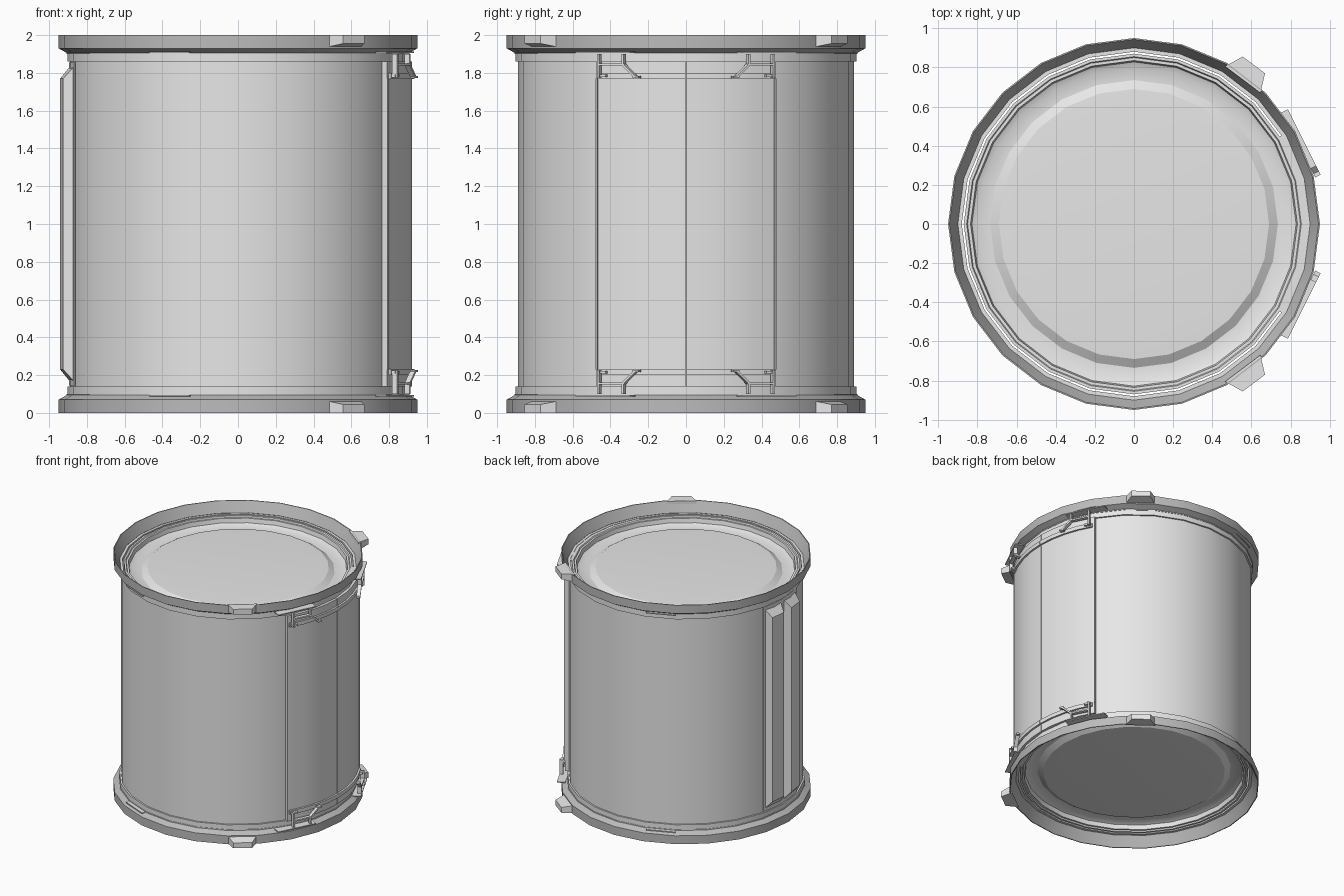
import bpy, bmesh
from math import cos, sin, radians
from mathutils import Vector

if "Cube" in bpy.data.objects:
    bpy.data.objects.remove(bpy.data.objects["Cube"])


def material(name, value):
    m = bpy.data.materials.new(name)
    m.use_nodes = True
    color = (value, value, value, 1)
    m.diffuse_color = color
    m.node_tree.nodes["Principled BSDF"].inputs["Base Color"].default_value = color
    return m


LIGHT = material("light grey", 0.8)
RIM = material("rim grey", 0.5)


def polar(r, deg, z):
    return Vector((r * cos(radians(deg)), r * sin(radians(deg)), z))


def finish(name, bm, mat, mirror=""):
    """Heights are measured from the mid plane, so the origin sits at z = 1."""
    bmesh.ops.recalc_face_normals(bm, faces=bm.faces)
    me = bpy.data.meshes.new(name)
    bm.to_mesh(me)
    bm.free()
    me.materials.append(mat)
    me.shade_smooth()
    me.set_sharp_from_angle(angle=radians(25))
    ob = bpy.data.objects.new(name, me)
    ob.location.z = 1
    bpy.context.collection.objects.link(ob)
    if mirror:
        mod = ob.modifiers.new("Mirror", "MIRROR")
        mod.use_axis = ["X" in mirror, "Y" in mirror, "Z" in mirror]
        mod.use_mirror_merge = False
    return ob


def lathe(name, profile, mat=LIGHT, start=0, end=360, steps=24, mirror=""):
    """Sweep a closed (radius, height) profile around the vertical axis."""
    bm = bmesh.new()
    full = end - start == 360
    rings = []
    for i in range(steps if full else steps + 1):
        a = start + (end - start) * i / steps
        rings.append([bm.verts.new(polar(r, a, z)) for r, z in profile])
    n = len(profile)
    for i in range(steps):
        p, q = rings[i], rings[(i + 1) % len(rings)]
        for j in range(n):
            k = (j + 1) % n
            bm.faces.new((p[j], q[j], q[k], p[k]))
    if not full:
        bm.faces.new(rings[0])
        bm.faces.new(rings[-1])
    bmesh.ops.remove_doubles(bm, verts=bm.verts, dist=1e-5)
    return finish(name, bm, mat, mirror)


def band(name, r0, r1, z0, z1, **kw):
    return lathe(name, [(r0, z0), (r1, z0), (r1, z1), (r0, z1)], **kw)


def block(bm, base, top):
    """Eight-cornered solid between two quads."""
    a = [bm.verts.new(v) for v in base]
    b = [bm.verts.new(v) for v in top]
    bm.faces.new(a)
    bm.faces.new(b)
    for i in range(4):
        j = (i + 1) % 4
        bm.faces.new((a[i], a[j], b[j], b[i]))


# drum wall and its end bands
band("body_shell", 0.88, 0.89, -0.86, 0.86)
band("end_band", 0.88, 0.903, 0.86, 0.9, mirror="Z")

# flared rims and inner flanges
lathe("rim", [(0.95, 1), (0.95, 0.93), (0.905, 0.905), (0.9, 0.915), (0.943, 1)],
      RIM, mirror="Z")
band("flange", 0.88, 0.907, 0.9, 0.913, mirror="Z")

# recessed lids with a raised centre, standing clear of the wall
lathe("lid", [(0, 0.82), (0.87, 0.82), (0.87, 0.91), (0.855, 0.91), (0.85, 0.9),
              (0.835, 0.9), (0.828, 0.865), (0.8, 0.852), (0.735, 0.85),
              (0.69, 0.878), (0.6, 0.883), (0, 0.885)], mirror="Z")
band("lid_bridge", 0.865, 0.885, 0.82, 0.91, start=-31, end=31, steps=4, mirror="Z")

# pair of curved doors with a centre seam
band("door", 0.885, 0.92, -0.86, 0.86, start=0.15, end=31, steps=4, mirror="Y")
band("door_rail", 0.9, 0.935, 0.768, 0.8, start=0.15, end=30, steps=4, mirror="YZ")
band("door_edge_strip", 0.915, 0.926, -0.77, 0.77, start=30.5, end=31.2, steps=1,
     mirror="Y")

# back panel with two bevelled ribs
band("back_panel", 0.885, 0.896, -0.855, 0.855, start=180, end=194, steps=2, mirror="Y")
bm = bmesh.new()
block(bm, [polar(0.885, a, z) for a, z in
           ((181, -0.84), (193, -0.84), (193, 0.84), (181, 0.84))],
      [polar(0.943, a, z) for a, z in
       ((183, -0.77), (191, -0.77), (191, 0.77), (183, 0.77))])
finish("back_rib", bm, LIGHT, "Y")

# tapered tabs on the rims
bm = bmesh.new()
block(bm, [polar(0.93, a, z) for a, z in ((46, 0.935), (60, 0.935), (60, 1), (46, 1))],
      [polar(1.02, a, z) for a, z in ((49, 0.955), (57, 0.955), (57, 1), (49, 1))])
finish("rim_tab", bm, LIGHT, "YZ")

# latch brackets, drawn in a frame tangent to the wall
normal, tangent, up = polar(1, 26.5, 0), polar(1, 116.5, 0), Vector((0, 0, 1))


def bar(bm, u0, z0, u1, z1, width=0.012, d0=0.935, d1=0.965):
    along = Vector((u1 - u0, z1 - z0)).normalized() * width / 2
    corners = [(u0 - along.y, z0 + along.x), (u1 - along.y, z1 + along.x),
               (u1 + along.y, z1 - along.x), (u0 + along.y, z0 - along.x)]
    block(bm, *[[tangent * u + up * z + normal * d for u, z in corners]
                for d in (d0, d1)])


bm = bmesh.new()
bar(bm, -0.15, 0.908, 0.174, 0.908, 0.008, 0.9, 0.965)
bar(bm, 0.04, 0.9, 0.04, 0.775)
bar(bm, -0.105, 0.9, -0.105, 0.84)
bar(bm, -0.105, 0.845, 0.04, 0.845)
bar(bm, -0.105, 0.845, -0.175, 0.78)
bar(bm, -0.165, 0.778, -0.2, 0.778)
bar(bm, 0.0, 0.785, 0.05, 0.785, 0.014, 0.91, 0.955)
finish("latch_bracket", bm, LIGHT, "YZ")

# small plates under the flare
band("flare_plate", 0.9, 0.937, 0.904, 0.912, start=240, end=254, steps=1, mirror="YZ")
